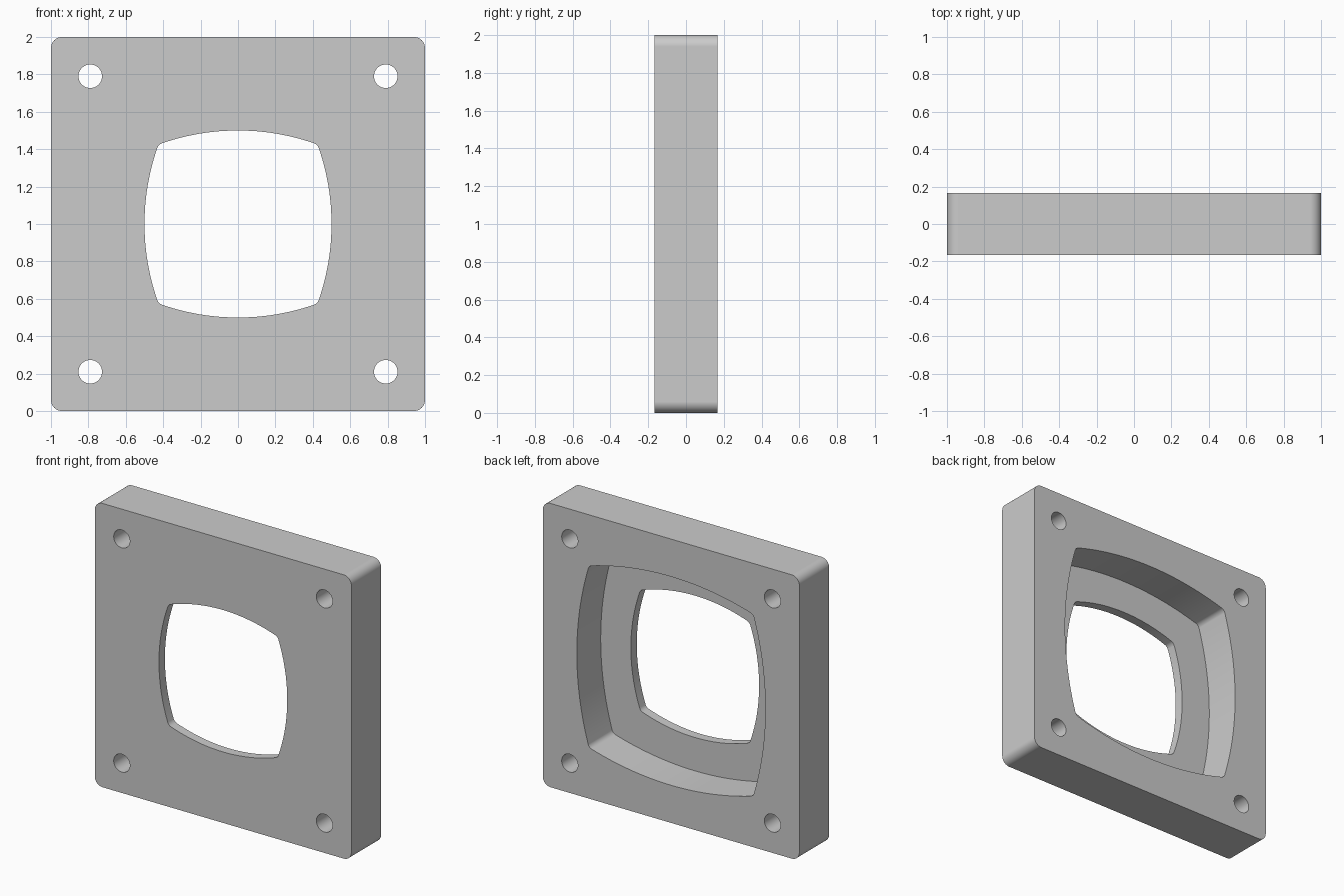
import bpy, bmesh
from math import atan2, cos, sin, pi, sqrt

HALF = 1.0          # half width of the square plate
DEPTH = 0.166       # half thickness
FLOOR = -0.10       # y of the recess floor
CENTRE_Z = 1.0

if "Cube" in bpy.data.objects:
    bpy.data.objects.remove(bpy.data.objects["Cube"], do_unlink=True)


def bowed_square(mid, bow, fillet, steps=24, corner_steps=10):
    """Outline of a square with bulging sides and filleted corners."""
    k = bow - mid
    reach = bow - fillet
    d = (-k + sqrt(2 * reach ** 2 - k ** 2)) / 2
    a = atan2(d, d + k)
    quarter = []
    for i in range(steps):
        t = -a + 2 * a * i / steps
        quarter.append((bow * cos(t) - k, bow * sin(t)))
    for i in range(corner_steps):
        t = a + (pi / 2 - 2 * a) * i / corner_steps
        quarter.append((d + fillet * cos(t), d + fillet * sin(t)))
    points = []
    for _ in range(4):
        points += quarter
        quarter = [(-z, x) for x, z in quarter]
    return points


def circle(cx, cz, radius, steps=48):
    return [(cx + radius * cos(2 * pi * i / steps),
             cz + radius * sin(2 * pi * i / steps)) for i in range(steps)]


def prism(name, outline, y0, y1):
    """Extrude an x-z outline from y0 to y1."""
    bm = bmesh.new()
    face = bm.faces.new([bm.verts.new((x, y0, z + CENTRE_Z)) for x, z in outline])
    side = bmesh.ops.extrude_face_region(bm, geom=[face])
    moved = [v for v in side["geom"] if isinstance(v, bmesh.types.BMVert)]
    bmesh.ops.translate(bm, verts=moved, vec=(0, y1 - y0, 0))
    bmesh.ops.recalc_face_normals(bm, faces=bm.faces)
    mesh = bpy.data.meshes.new(name)
    bm.to_mesh(mesh)
    bm.free()
    obj = bpy.data.objects.new(name, mesh)
    bpy.context.collection.objects.link(obj)
    return obj


# Plate with rounded corners
r = 0.06
corner = [(HALF - r + r * cos(pi / 2 * i / 12), HALF - r + r * sin(pi / 2 * i / 12))
          for i in range(13)]
outline = []
for _ in range(4):
    outline += corner
    corner = [(-z, x) for x, z in corner]
plate = prism("mounting_plate", outline, -DEPTH, DEPTH)

grey = bpy.data.materials.new("plain grey")
grey.use_nodes = True
colour = (0.6, 0.6, 0.6, 1)
grey.diffuse_color = colour
grey.node_tree.nodes["Principled BSDF"].inputs["Base Color"].default_value = colour
plate.data.materials.append(grey)

# Through opening, back recess and four bolt holes
cutters = [
    prism("opening_cutter", bowed_square(0.5, 1.24, 0.04), -0.5, 0.5),
    prism("recess_cutter", bowed_square(0.735, 2.2, 0.04), FLOOR, 0.5),
]
for sx in (-1, 1):
    for sz in (-1, 1):
        cutters.append(prism("bolt_hole_cutter",
                             circle(sx * 0.79, sz * 0.79, 0.063), -0.5, 0.5))

bpy.ops.object.select_all(action="DESELECT")
bpy.context.view_layer.objects.active = plate
plate.select_set(True)
for cutter in cutters:
    cutter.hide_render = True
    mod = plate.modifiers.new("cut", "BOOLEAN")
    mod.operation = "DIFFERENCE"
    mod.solver = "EXACT"
    mod.object = cutter
    bpy.ops.object.modifier_apply(modifier=mod.name)
    bpy.data.objects.remove(cutter, do_unlink=True)

# Smooth curved walls, crisp edges
bpy.ops.object.shade_smooth_by_angle(angle=pi / 6)
weighted = plate.modifiers.new("even_shading", "WEIGHTED_NORMAL")
weighted.keep_sharp = True
